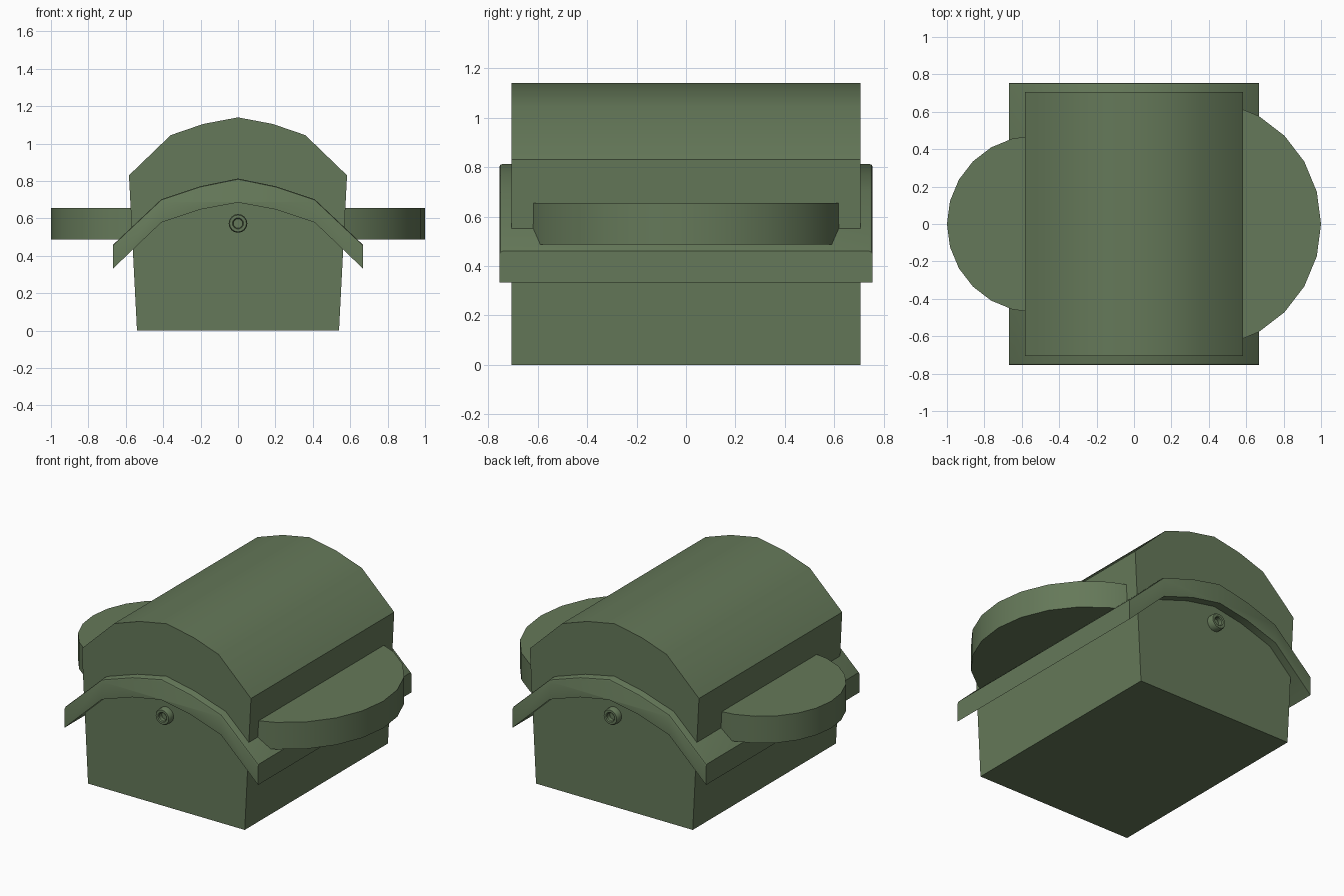
import bpy, math

if "Cube" in bpy.data.objects:
    bpy.data.objects.remove(bpy.data.objects["Cube"])


def make(name, verts, faces):
    mesh = bpy.data.meshes.new(name)
    mesh.from_pydata(verts, [], faces)
    mesh.update()
    ob = bpy.data.objects.new(name, mesh)
    bpy.context.collection.objects.link(ob)
    bpy.ops.object.select_all(action='DESELECT')
    ob.select_set(True)
    bpy.context.view_layer.objects.active = ob
    bpy.ops.object.mode_set(mode='EDIT')
    bpy.ops.mesh.select_all(action='SELECT')
    bpy.ops.mesh.normals_make_consistent(inside=False)
    bpy.ops.object.mode_set(mode='OBJECT')
    bpy.ops.object.shade_smooth_by_angle(angle=math.radians(32))
    mat = bpy.data.materials.get("green") or bpy.data.materials.new("green")
    mat.diffuse_color = (0.13, 0.19, 0.10, 1)
    mat.use_nodes = True
    mat.node_tree.nodes["Principled BSDF"].inputs["Base Color"].default_value = mat.diffuse_color
    mesh.materials.append(mat)
    return ob


def loft(name, rings):
    """Skin equal-length closed rings of 3D points and cap both ends."""
    n = len(rings[0])
    faces = [(k * n + i, k * n + (i + 1) % n, (k + 1) * n + (i + 1) % n, (k + 1) * n + i)
             for k in range(len(rings) - 1) for i in range(n)]
    last = (len(rings) - 1) * n
    faces += [tuple(range(n)), tuple(range(last, last + n))]
    return make(name, [p for r in rings for p in r], faces)


def mirrored(half):
    """Profile from centre (x = 0) outwards, mirrored to the full width."""
    return [(-x, z) for x, z in reversed(half[1:])] + half


def circle(cx, r, z, n=24):
    return [(cx + r * math.cos(2 * math.pi * i / n), r * math.sin(2 * math.pi * i / n), z)
            for i in range(n)]


# Main body with faceted domed top
body = mirrored([(0, 1.14), (0.185, 1.105), (0.36, 1.045), (0.583, 0.83), (0.54, 0)])
loft("body", [[(x, y, z) for x, z in body] for y in (-0.705, 0.705)])

# Arched band with softened upper front and back edges
upper = mirrored([(0, 0.813), (0.2, 0.772), (0.41, 0.702), (0.667, 0.46)])
lower = mirrored([(0, 0.685), (0.2, 0.648), (0.41, 0.578), (0.667, 0.333)])[::-1]
rings = []
for y, drop in ((-0.755, 0.013), (-0.751, 0.004), (-0.742, 0),
                (0.742, 0), (0.751, 0.004), (0.755, 0.013)):
    rings.append([(x, y, z - drop) for x, z in upper] + [(x, y, z) for x, z in lower])
loft("arched_band", rings)

# Round side plates, the right one larger
for name, cx, r in (("right_side_disc", 0.333, 0.667), ("left_side_disc", -0.527, 0.473)):
    loft(name, [circle(cx, r, z) for z in (0.487, 0.655)])

# Hollow studs on front and back
stud = [(0.050, 0.69), (0.050, 0.738), (0.045, 0.746), (0.030, 0.746),
        (0.025, 0.741), (0.025, 0.715)]
for name, s in (("front_stud", -1), ("back_stud", 1)):
    loft(name, [[(x, s * y, 0.573 + v) for x, v, _ in circle(0, r, 0, 16)] for r, y in stud])
